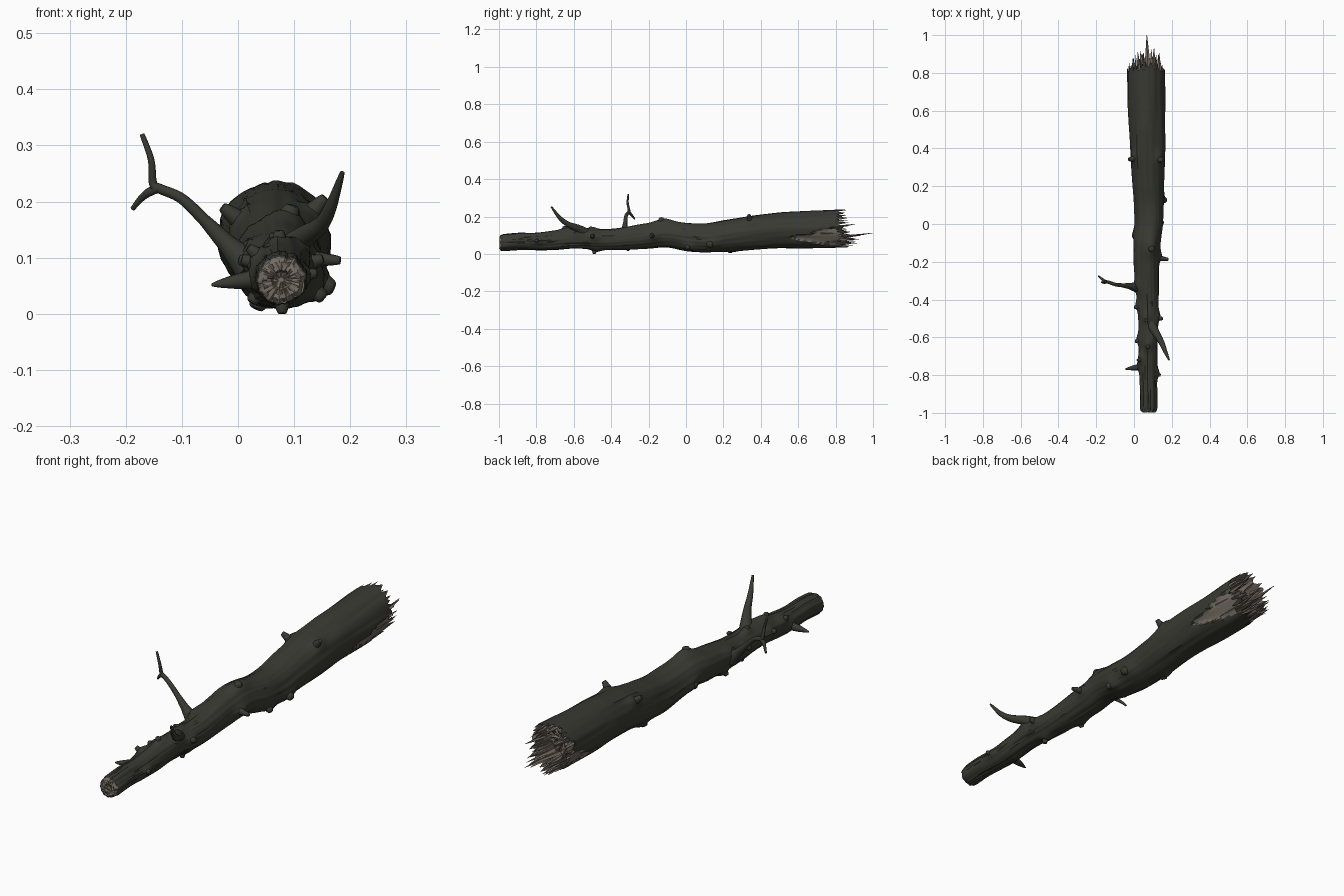
import bpy, bmesh, math, random
from mathutils import Vector, noise

if "Cube" in bpy.data.objects:
    bpy.data.objects.remove(bpy.data.objects["Cube"])
random.seed(7)

def material(name, rgb):
    m = bpy.data.materials.new(name)
    m.diffuse_color = (*rgb, 1)
    m.use_nodes = True
    m.node_tree.nodes["Principled BSDF"].inputs["Base Color"].default_value = m.diffuse_color
    return m
BARK = material("dark bark", (0.042, 0.042, 0.033))
WOOD = material("pale broken wood", (0.175, 0.15, 0.122))

def finish(name, bm, mats, angle=40):
    bmesh.ops.recalc_face_normals(bm, faces=bm.faces)
    me = bpy.data.meshes.new(name)
    bm.to_mesh(me)
    bm.free()
    for m in mats:
        me.materials.append(m)
    ob = bpy.data.objects.new(name, me)
    bpy.context.collection.objects.link(ob)
    bpy.context.view_layer.objects.active = ob
    ob.select_set(True)
    bpy.ops.object.shade_smooth_by_angle(angle=math.radians(angle))
    ob.select_set(False)
    return ob

def catmull(a, b, c, d, t):
    return 0.5 * (2*b + (c-a)*t + (2*a - 5*b + 4*c - d)*t*t + (3*b - a - 3*c + d)*t**3)

# Trunk spine: y, centre x, centre z, radius
SPINE = [(-1.0, .077, .060, .044), (-.9, .077, .067, .045), (-.8, .075, .066, .046),
         (-.7, .075, .072, .050), (-.6, .076, .079, .050), (-.4, .075, .078, .056),
         (-.2, .066, .097, .067), (-.1, .070, .106, .070), (0, .080, .090, .074),
         (.1, .080, .084, .077), (.2, .076, .095, .083), (.35, .072, .114, .091),
         (.5, .070, .125, .095), (.8, .063, .135, .101), (1.0, .062, .136, .102)]

def spine(y):
    i = 0
    while i < len(SPINE) - 2 and y > SPINE[i+1][0]:
        i += 1
    p = [SPINE[max(0, min(len(SPINE)-1, i+k))] for k in (-1, 0, 1, 2)]
    t = (y - p[1][0]) / (p[2][0] - p[1][0])
    return [catmull(p[0][j], p[1][j], p[2][j], p[3][j], t) for j in (1, 2, 3)]

# Knots and stubs: y, angle (0 = +x, 90 = up), stub length, stub radius
KNOTS = [(.36, 143, .034, .016), (.355, 48, .034, .016), (.14, -25, .022, .020),
         (-.17, -3, .048, .014), (-.12, 72, .022, .020), (-.43, 165, .022, .014),
         (-.49, 15, .026, .014), (-.48, -88, .024, .014), (-.61, 165, .022, .014),
         (-.64, 92, .022, .014), (-.75, 188, .075, .016), (-.79, 5, .020, .012),
         (-.71, 140, .024, .013), (.02, -40, .020, .016), (.25, -115, .016, .018),
         (-.30, -125, .020, .014), (-.58, 50, .012, .022), (-.33, 150, .010, .022),
         (-.50, 100, .016, .013), (-.05, 195, .014, .018)]

def surface(y, a, sink=0.0):
    cx, cz, r = spine(y)
    c, s = math.cos(a), math.sin(a)
    r *= 1 + .06 * noise.noise((c*1.3, s*1.3, y*4))
    r += .0035 * noise.noise((c*6, s*6, y*2.5)) + .0015 * noise.noise((c*14, s*14, y*6))
    for ky, ka, kl, kr in KNOTS:
        da = (a - math.radians(ka) + math.pi) % (2*math.pi) - math.pi
        d2 = ((y-ky) / 1.5)**2 + (da * r)**2
        r += .013 * math.exp(-d2 / (2 * (kr*1.05)**2))
    return Vector((cx + (r-sink)*c, y, cz + (r-sink)*s))

# Trunk: bark tube, torn pale strips at the thick end, hollow break, sawn thin end
N, BODY, TIP = 72, 120, 34
angles = [2*math.pi*i/N for i in range(N)]

def gap(a, deg, width):
    d = (a - math.radians(deg) + math.pi) % (2*math.pi) - math.pi
    return max(0, 1 - abs(d) / math.radians(width))

edge, bark_end = [], []
for a in angles:
    low = max(0, -math.sin(a))
    jag = random.uniform(-.025, .025) * (1 + .8*low)
    e = .815 + .02*max(0, math.sin(a)) + .035*low + jag
    tear = .27*gap(a, -28, 34) + .17*gap(a, 212, 30) + .07*gap(a, 255, 18)
    edge.append(e)
    bark_end.append(e + .004 - tear - (random.uniform(0, .03) if tear > 0 else 0))

bm = bmesh.new()
rings = []
for j in range(BODY + TIP + 1):
    ring = []
    for i, a in enumerate(angles):
        if j <= BODY:
            y = -.988 + (.52 + .988) * j / BODY
        else:
            y = .52 + (edge[i] - .52) * (j - BODY) / TIP
        sink = .008 if y > bark_end[i] else 0
        if j == 0:
            sink = .003
        ring.append(bm.verts.new(surface(y, a, sink)))
    rings.append(ring)

def bridge(r0, r1, rule):
    for i in range(N):
        k = (i+1) % N
        f = bm.faces.new((r0[i], r0[k], r1[k], r1[i]))
        f.material_index = rule(f, i)

def torn(f, i):
    return int(f.calc_center_median().y > (bark_end[i] + bark_end[(i+1) % N]) / 2)
for r0, r1 in zip(rings, rings[1:]):
    bridge(r0, r1, torn)

def cap(start, layers):
    prev = start
    cx, cz, _ = spine(start[0].co.y)
    for frac, y, rough in layers:
        ring = []
        for i, v in enumerate(start):
            ring.append(bm.verts.new((cx + (v.co.x-cx)*frac, y + random.uniform(-rough, rough),
                                      cz + (v.co.z-cz)*frac)))
        bridge(prev, ring, lambda f, i: 1)
        prev = ring
    f = bm.faces.new(prev)
    f.material_index = 1

cap(rings[0], [(.93, -.990, .004), (.8, -.996, .003), (.62, -.995, .003),
               (.42, -.996, .002), (.34, -.987, .002), (.1, -.985, .001)])
cap(rings[-1], [(.93, .80, .02), (.82, .765, .02), (.62, .755, .015),
                (.4, .75, .012), (.15, .745, .01)])
finish("trunk", bm, [BARK, WOOD])

# Tapered tube through points, used for branches and stubs
def tube(name, pts, radii, sides=12, steps=6):
    pts = [Vector(p) for p in pts]
    path, rad = [], []
    for i in range(len(pts) - 1):
        p = [pts[max(0, min(len(pts)-1, i+k))] for k in (-1, 0, 1, 2)]
        for s in range(steps):
            path.append(catmull(*p, s/steps))
            rad.append(radii[i] + (radii[i+1]-radii[i]) * s/steps)
    path.append(pts[-1])
    rad.append(radii[-1])
    bm = bmesh.new()
    prev = None
    u = (path[1] - path[0]).orthogonal().normalized()
    for i, p in enumerate(path):
        d = (path[min(i+1, len(path)-1)] - path[max(i-1, 0)]).normalized()
        u = (u - d*u.dot(d)).normalized()
        w = d.cross(u)
        ring = []
        for k in range(sides):
            t = 2*math.pi*k/sides
            ring.append(bm.verts.new(p + (u*math.cos(t) + w*math.sin(t)) * rad[i]))
        if prev:
            for k in range(sides):
                bm.faces.new((prev[k], prev[(k+1) % sides], ring[(k+1) % sides], ring[k]))
        else:
            bm.faces.new(ring)
        prev = ring
    bm.faces.new(prev)
    return finish(name, bm, [BARK], 50)

# Stubs of lost twigs
for n, (y, deg, length, rad) in enumerate(KNOTS):
    a = math.radians(deg)
    cx, cz, r = spine(y)
    out = Vector((math.cos(a), -.15, math.sin(a)))
    base = Vector((cx, y, cz)) + out * (r - .015)
    end = .15 if length > .06 else .5
    tube(f"stub_{n}", [base, base + out*(.02 + length*.4), base + out*(.015 + length)],
         [rad*1.25, rad*.8, rad*end], 10, 4)

# Forked branch on the left
tube("left_branch", [(.02, -.335, .085), (-.02, -.33, .125), (-.06, -.325, .167),
                     (-.10, -.32, .205), (-.135, -.308, .221), (-.152, -.305, .228)],
     [.032, .017, .011, .0095, .009, .008])
tube("left_branch_upper_twig", [(-.145, -.307, .222), (-.152, -.305, .235), (-.155, -.312, .275),
                                (-.171, -.308, .320)], [.008, .0075, .006, .0045])
tube("left_branch_lower_twig", [(-.14, -.307, .224), (-.158, -.30, .217), (-.173, -.288, .205),
                                (-.188, -.275, .187)], [.008, .008, .006, .004])
# Curved branch on the right
tube("right_branch", [(.085, -.53, .105), (.115, -.575, .135), (.147, -.63, .158),
                      (.166, -.675, .193), (.186, -.72, .252)], [.032, .021, .015, .011, .004])

# Splinters of torn wood at the thick end
def splinter(bm, base, tip, width, thick, a):
    rad = Vector((math.cos(a), 0, math.sin(a)))
    tan = Vector((-rad.z, 0, rad.x))
    base, tip = Vector(base), Vector(tip)
    rows = []
    for t, s in ((0, 1), (.55, .75), (1, .08)):
        p = base.lerp(tip, t) + tan * random.uniform(-.2, .2) * width * t
        rows.append([bm.verts.new(p + tan*(width*s*x) + rad*(thick*s*z))
                     for x, z in ((-1, -.4), (0, -1), (1, -.3), (.3, 1))])
    for r0, r1 in zip(rows, rows[1:]):
        for k in range(4):
            bm.faces.new((r0[k], r0[(k+1) % 4], r1[(k+1) % 4], r1[k]))
    bm.faces.new(rows[0])
    bm.faces.new(rows[-1])

bm = bmesh.new()
for n in range(64):
    a = math.radians(random.uniform(165, 385) if n < 52 else random.uniform(20, 165))
    f = random.uniform(.5, .9)
    low = max(0, -math.sin(a))
    y1 = random.uniform(.80, .86) + random.uniform(.03, .07) * (low + .3)
    r = spine(.8)[2] * f
    splinter(bm, (.063 + r*math.cos(a), .72, .135 + r*math.sin(a)),
             (.063 + r*math.cos(a)*.97, y1, .135 + r*math.sin(a)*.97),
             random.uniform(.007, .015), random.uniform(.004, .008), a)
# Long spikes
for x, z, tx, tz, y, w in ((.07, .075, .07, .112, 1.0, .017), (.10, .08, .105, .098, .93, .015),
                           (.03, .09, .02, .10, .91, .014), (.135, .13, .135, .16, .905, .014),
                           (.0, .10, -.005, .115, .88, .013), (.05, .065, .04, .06, .90, .015)):
    splinter(bm, (x, .72, z), (tx, y, tz), w, .009, math.radians(-90))
finish("splinters", bm, [WOOD], 25)
